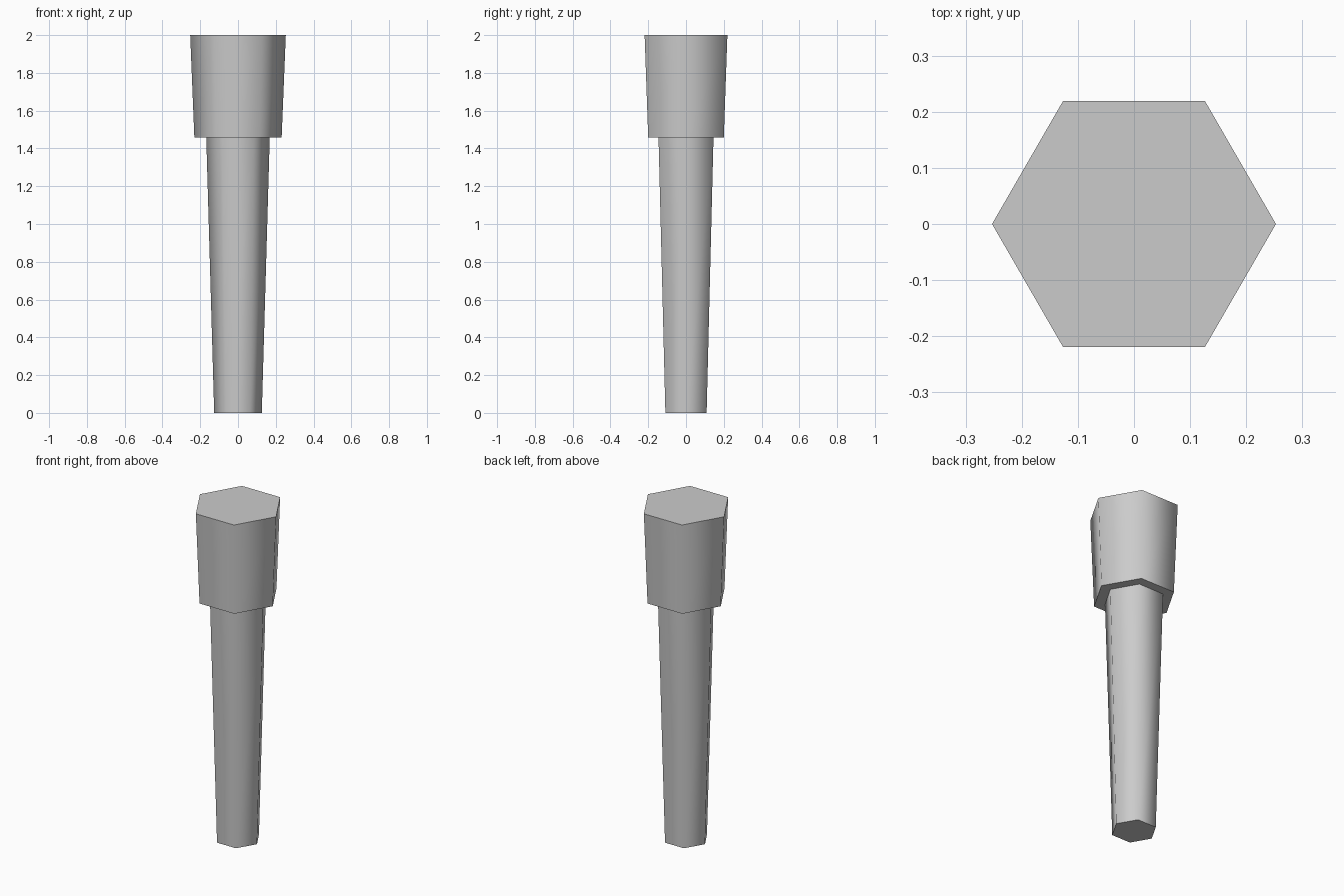
import bpy, bmesh
from math import cos, sin, pi, radians

if "Cube" in bpy.data.objects:
    bpy.data.objects.remove(bpy.data.objects["Cube"])

SIDES = 6
# Stepped profile (radius, height): tapered shaft, ledge, flared head
PROFILE = [(0.126, 0.0), (0.168, 1.457), (0.231, 1.457), (0.253, 2.0)]

bm = bmesh.new()
rings = [[bm.verts.new((r * cos(2 * pi * i / SIDES), r * sin(2 * pi * i / SIDES), z))
          for i in range(SIDES)] for r, z in PROFILE]

# Side walls and ledge
for low, high in zip(rings, rings[1:]):
    for i in range(SIDES):
        j = (i + 1) % SIDES
        bm.faces.new((low[i], low[j], high[j], high[i]))

# End caps
bm.faces.new(rings[0][::-1])
bm.faces.new(rings[-1])

mesh = bpy.data.meshes.new("hexagonal_peg")
bm.to_mesh(mesh)
bm.free()
peg = bpy.data.objects.new("hexagonal_peg", mesh)
bpy.context.collection.objects.link(peg)

# Smooth around the sides, sharp at the caps and ledge
bpy.context.view_layer.objects.active = peg
peg.select_set(True)
bpy.ops.object.shade_smooth_by_angle(angle=radians(70))
